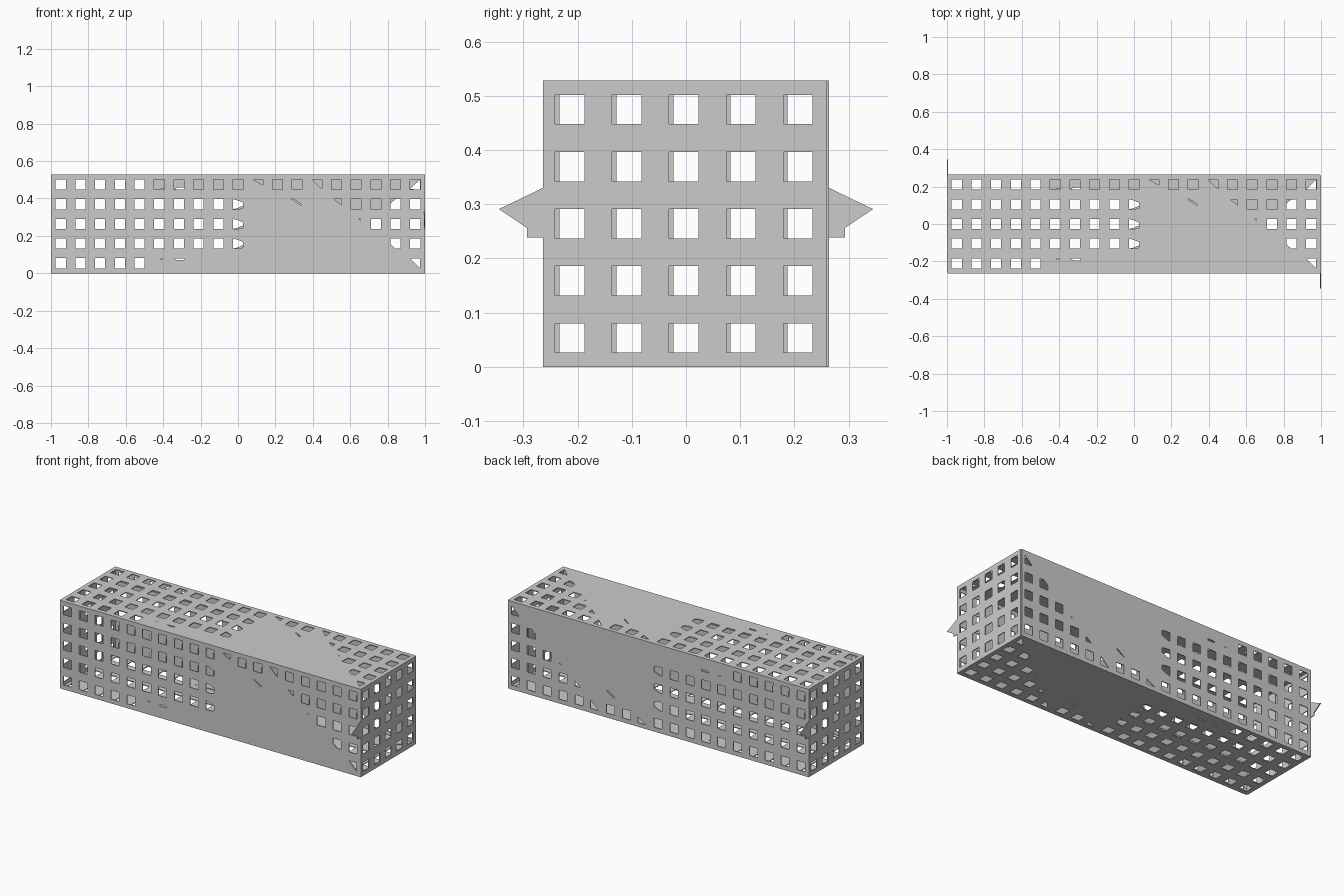
import bpy, math
from mathutils import Matrix

if "Cube" in bpy.data.objects:
    bpy.data.objects.remove(bpy.data.objects["Cube"])

T = 0.005       # sheet thickness
H = 0.264       # half width of the tube
P = 0.1053      # hole pitch
S = 0.027       # half hole size


def square(cx, cy):
    return [(cx - S, cy - S), (cx + S, cy - S), (cx + S, cy + S), (cx - S, cy + S)]


def plate(name, loops, matrix):
    """Flat sheet: first loop is the outline, the others are openings."""
    cu = bpy.data.curves.new(name, 'CURVE')
    cu.dimensions = '2D'
    cu.fill_mode = 'BOTH'
    cu.extrude = T / 2
    for loop in loops:
        sp = cu.splines.new('POLY')
        sp.points.add(len(loop) - 1)
        for pt, (x, y) in zip(sp.points, loop):
            pt.co = (x, y, 0, 1)
        sp.use_cyclic_u = True
    tmp = bpy.data.objects.new(name + "_outline", cu)
    bpy.context.collection.objects.link(tmp)
    dg = bpy.context.evaluated_depsgraph_get()
    me = bpy.data.meshes.new_from_object(tmp.evaluated_get(dg))
    bpy.data.objects.remove(tmp)
    me.transform(matrix)
    for f in me.polygons:
        f.use_smooth = False
    ob = bpy.data.objects.new(name, me)
    bpy.context.collection.objects.link(ob)


# Long panel: outline, then full openings per row (column -9..9, bottom row first)
L = 1 - T
side = [[(-L, -H + T), (L, -H + T), (L, H), (-L, H)]]
full = {
    -2: list(range(-9, -4)),
    -1: list(range(-9, 0)) + [9],
    0: list(range(-9, 0)) + [7, 8, 9],
    1: list(range(-9, 0)) + [6, 7, 8, 9],
    2: list(range(-9, 1)) + [2, 3] + [5, 6, 7, 8, 9],
}
for row, cols in full.items():
    for c in cols:
        side.append(square(c * P, row * P))

# Openings cut short at the left end of the solid patch
for row in (-1, 0, 1):
    y = row * P
    side.append([(-S, y - S), (0, y - S), (S, y - 0.021),
                 (S, y + 0.008), (0, y + 0.020), (-S, y + S)])

# Openings clipped by the slanted edges of the solid patch (z measured from floor)
clipped = [
    [(0.08, 0.502), (0.133, 0.472), (0.133, 0.502)],
    [(0.395, 0.502), (0.448, 0.452), (0.448, 0.502)],
    [(0.287, 0.396), (0.337, 0.362), (0.340, 0.370), (0.292, 0.399)],
    [(0.515, 0.396), (0.553, 0.366), (0.553, 0.396)],
    [(0.645, 0.291), (0.656, 0.283), (0.656, 0.291)],
    [(0.815, 0.155), (0.842, 0.132), (0.869, 0.132), (0.869, 0.186), (0.815, 0.186)],
    [(0.921, 0.078), (0.973, 0.027), (0.973, 0.080)],
    [(-0.418, 0.075), (-0.395, 0.079), (-0.415, 0.079)],
    [(-0.341, 0.076), (-0.320, 0.070), (-0.289, 0.070), (-0.289, 0.080), (-0.330, 0.080)],
]
for poly in clipped:
    side.append([(x, z - H) for x, z in poly])

# Four long panels turned around the tube axis
up = Matrix.Translation((0, 0, H))
for k, name in enumerate(("top_panel", "front_panel", "bottom_panel", "back_panel")):
    plate(name, side, up @ Matrix.Rotation(math.radians(90 * k), 4, 'X')
          @ Matrix.Translation((0, 0, H - T / 2)))

# End panel with a pointed tab on one edge
end = [[(-H, -H), (H - T, -H), (H - T, H), (-H, H), (-H, 0.066),
        (-0.345, 0.027), (-0.293, -0.008), (-0.293, -0.025), (-H, -0.025)]]
for i in range(-2, 3):
    for j in range(-2, 3):
        end.append(square(i * P - 0.004, j * P))
stand = Matrix.Rotation(math.pi / 2, 4, 'Z') @ Matrix.Rotation(math.pi / 2, 4, 'X')
for k, name in enumerate(("right_end", "left_end")):
    plate(name, end, up @ Matrix.Rotation(math.pi * k, 4, 'Z')
          @ Matrix.Translation((1 - T / 2, 0, 0)) @ stand)
